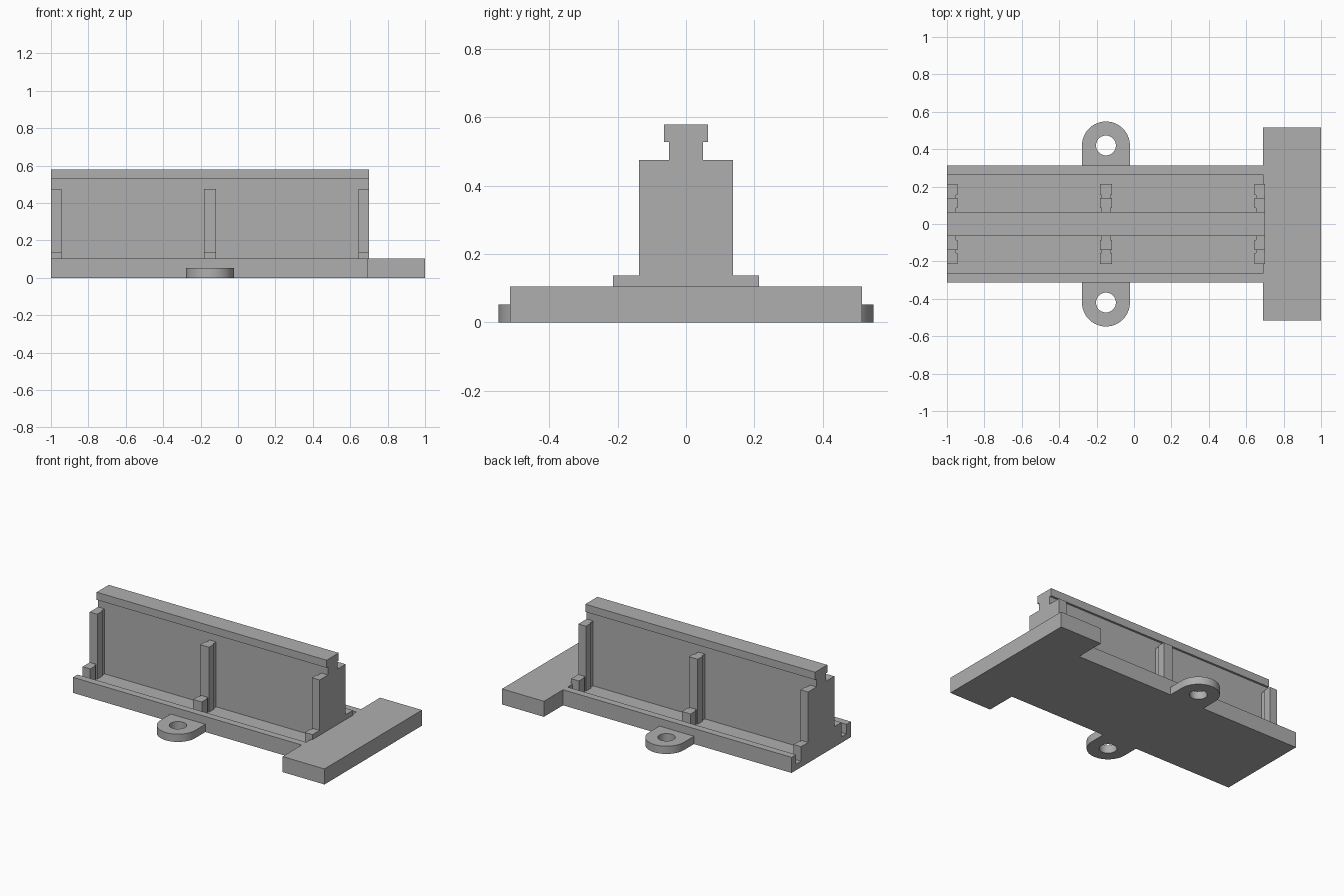
import bpy, bmesh, math
from mathutils import Vector

cube = bpy.data.objects.get("Cube")
if cube:
    bpy.data.objects.remove(cube, do_unlink=True)

grey = bpy.data.materials.new("plain grey")
grey.use_nodes = True
colour = (0.43, 0.43, 0.43, 1)
grey.diffuse_color = colour
grey.node_tree.nodes["Principled BSDF"].inputs["Base Color"].default_value = colour


def prism(name, points, axis, start, end, mirror=False):
    """Extrude an outline: (y, z) points along X, or (x, y) points along Z."""
    bm = bmesh.new()
    place = (lambda p: (start, *p)) if axis == "X" else (lambda p: (*p, start))
    face = bm.faces.new([bm.verts.new(place(p)) for p in points])
    out = bmesh.ops.extrude_face_region(bm, geom=[face])
    step = Vector((end - start, 0, 0) if axis == "X" else (0, 0, end - start))
    moved = [v for v in out["geom"] if isinstance(v, bmesh.types.BMVert)]
    bmesh.ops.translate(bm, verts=moved, vec=step)
    bmesh.ops.recalc_face_normals(bm, faces=bm.faces)
    mesh = bpy.data.meshes.new(name)
    bm.to_mesh(mesh)
    bm.free()
    mesh.materials.append(grey)
    obj = bpy.data.objects.new(name, mesh)
    bpy.context.collection.objects.link(obj)
    if mirror:
        mod = obj.modifiers.new("both sides", "MIRROR")
        mod.use_axis = (False, True, False)
    return obj


def rect(a0, b0, a1, b1):
    return [(a0, b0), (a1, b0), (a1, b1), (a0, b1)]


def arc(cx, cy, r, a0, a1, n):
    angles = [math.radians(a0 + (a1 - a0) * i / n) for i in range(n + 1)]
    return [(cx + r * math.cos(a), cy + r * math.sin(a)) for a in angles]


BASE_TOP, FLOOR, WALL_END = 0.104, 0.04, 0.70

# Base with a channel on each side, the wall and its top rail share one section
half = [(0.313, 0), (0.313, BASE_TOP), (0.265, BASE_TOP), (0.265, FLOOR),
        (0.05, FLOOR)]
section = half + [(-y, z) for y, z in reversed(half)]
prism("channel_base", section, "X", -1, 0.69)
prism("end_plate", rect(0.69, -0.515, 1, 0.515), "Z", 0, BASE_TOP)
rail = [(0.05, FLOOR), (0.05, 0.527), (0.064, 0.527), (0.064, 0.578)]
prism("wall_and_rail", rail + [(-y, z) for y, z in reversed(rail)],
      "X", -1, WALL_END)

# Upright ribs with slightly waisted roots, and the feet in front of them
WAIST = 0.008
for label, x0, x1 in (("right", -1, -0.944), ("middle", -0.183, -0.118),
                      ("left", 0.643, WALL_END)):
    a = x0 if label == "right" else x0 + WAIST
    b = x1 if label == "left" else x1 - WAIST
    rib = [(a, 0.05), (b, 0.05), (b, 0.085), (x1, 0.085),
           (x1, 0.138), (x0, 0.138), (x0, 0.085), (a, 0.085)]
    foot = [(a, 0.138), (b, 0.138), (b, 0.155), (x1, 0.155),
            (x1, 0.213), (x0, 0.213), (x0, 0.155), (a, 0.155)]
    # Drop repeated corners where the rib is flush with an end
    rib = list(dict.fromkeys(rib))
    foot = list(dict.fromkeys(foot))
    prism(label + "_rib", rib, "Z", FLOOR, 0.474, mirror=True)
    prism(label + "_foot", foot, "Z", FLOOR, 0.137, mirror=True)

# Round-ended mounting tabs with a screw hole
TAB_X, TAB_Y, TAB_R = -0.15, 0.42, 0.128
outline = [(TAB_X - TAB_R, 0.313), (TAB_X + TAB_R, 0.313)]
outline += arc(TAB_X, TAB_Y, TAB_R, 0, 180, 32)
tab = prism("mounting_tabs", outline, "Z", 0, 0.052)
cutter = prism("hole_cutter", arc(TAB_X, TAB_Y, 0.053, 0, 360, 40)[:-1],
               "Z", -0.1, 0.2)
cutter.hide_render = True
cut = tab.modifiers.new("hole", "BOOLEAN")
cut.operation = "DIFFERENCE"
cut.solver = "EXACT"
cut.object = cutter
bpy.context.view_layer.update()
graph = bpy.context.evaluated_depsgraph_get()
tab_mesh = bpy.data.meshes.new_from_object(tab.evaluated_get(graph))
tab.modifiers.clear()
tab.data = tab_mesh
bpy.data.objects.remove(cutter, do_unlink=True)
both = tab.modifiers.new("both sides", "MIRROR")
both.use_axis = (False, True, False)

bpy.ops.object.select_all(action="DESELECT")
tab.select_set(True)
bpy.context.view_layer.objects.active = tab
bpy.ops.object.shade_smooth_by_angle(angle=math.radians(30))
